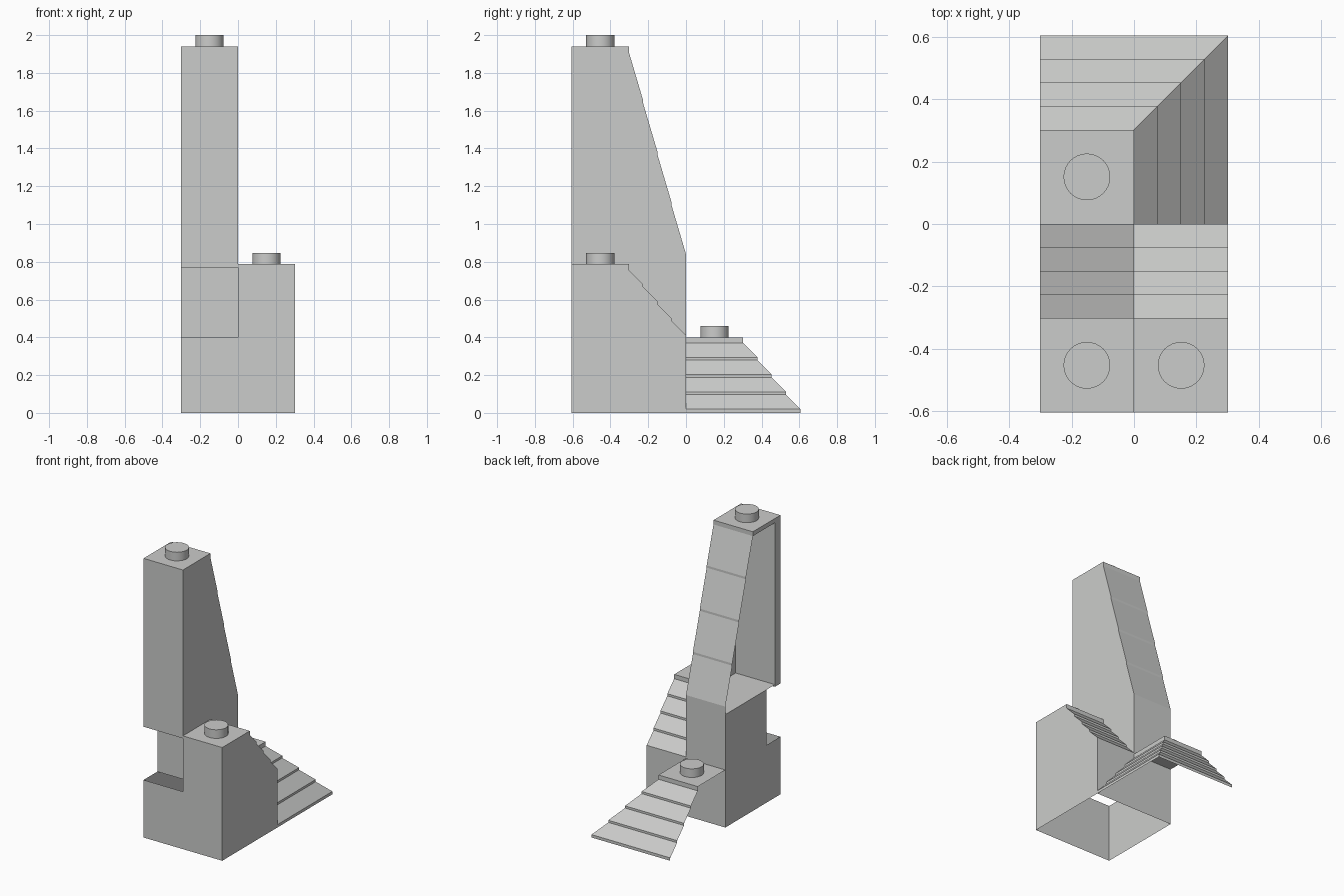
import bpy
import bmesh
from mathutils import Vector

cube = bpy.data.objects.get("Cube")
if cube:
    bpy.data.objects.remove(cube, do_unlink=True)

U = 0.3025            # grid unit: one stud pitch
LIP = 0.03            # top plate thickness
RISER = 0.015         # small drop between slope bands
BASE_Z, FLOOR_Z, TOWER_Z, COLUMN_Z = 0.4, 0.785, 1.94, 0.787

grey = bpy.data.materials.new("light_grey")
grey.use_nodes = True
colour = (0.6, 0.605, 0.595, 1)
grey.diffuse_color = colour
grey.node_tree.nodes["Principled BSDF"].inputs["Base Color"].default_value = colour


def finish(name, bm):
    mesh = bpy.data.meshes.new(name)
    bm.to_mesh(mesh)
    bm.free()
    mesh.materials.append(grey)
    obj = bpy.data.objects.new(name, mesh)
    bpy.context.collection.objects.link(obj)
    return obj


def sheets(name, polygons, inside):
    """Open shell whose faces all point away from the inside point."""
    bm = bmesh.new()
    for points in polygons:
        face = bm.faces.new([bm.verts.new(p) for p in points])
        face.normal_update()
        if face.normal.dot(face.calc_center_median() - Vector(inside)) < 0:
            face.normal_flip()
    bmesh.ops.remove_doubles(bm, verts=bm.verts[:], dist=0.0001)
    return finish(name, bm)


def box(name, low, high):
    bm = bmesh.new()
    bmesh.ops.create_cube(bm, size=1)
    for v in bm.verts:
        v.co = [a + (b - a) * (c + 0.5) for a, b, c in zip(low, high, v.co)]
    return finish(name, bm)


def stud(name, x, y, z):
    bm = bmesh.new()
    bmesh.ops.create_cone(bm, cap_ends=True, segments=32, radius1=0.075,
                          radius2=0.075, depth=0.06)
    bmesh.ops.translate(bm, verts=bm.verts, vec=(x, y, z + 0.03))
    obj = finish(name, bm)
    bpy.ops.object.select_all(action="DESELECT")
    obj.select_set(True)
    bpy.context.view_layer.objects.active = obj
    bpy.ops.object.shade_smooth_by_angle()


def banded_slope(top, bottom, bands=4):
    """Outline of a slope (run, z): top lip, then bands split by risers."""
    drop = (top - LIP - bottom - RISER * (bands - 1)) / bands
    points, z = [(0, top), (0, top - LIP)], top - LIP
    for i in range(1, bands + 1):
        z -= drop
        points.append((U * i / bands, z))
        if i < bands:
            z -= RISER
            points.append((U * i / bands, z))
    return points


def wall_x(x, outline):
    return [(x, y, z) for y, z in outline]


def sweep(x0, x1, outline):
    return [[(x0, *a), (x1, *a), (x1, *b), (x0, *b)]
            for a, b in zip(outline, outline[1:])]


def ring(x0, x1, y0, y1, z0, z1):
    c = [(x0, y0), (x1, y0), (x1, y1), (x0, y1)]
    return [[(*a, z0), (*b, z0), (*b, z1), (*a, z1)]
            for a, b in zip(c, c[1:] + c[:1])]


# Hollow square base, open above and below
sheets("base_walls", ring(-U, U, -2 * U, 0, 0, BASE_Z), (0, -U, 0.2))

# Short column with a banded back slope
slope = [(y - U, z) for y, z in banded_slope(COLUMN_Z, 0.41)]
outline = [(-2 * U, BASE_Z), (-2 * U, COLUMN_Z)] + slope + [(0, BASE_Z)]
sheets("short_column", sweep(0, U, outline) + [wall_x(0, outline), wall_x(U, outline)],
       (U / 2, -U, 0.5))

# Support block set back below the tower
sheets("tower_support", ring(-U, 0, -1.5 * U, 0, BASE_Z, FLOOR_Z), (-U / 2, -U / 2, 0.6))

# Tall tower: sloped back and one side wall, other side open
slope = [(y - U, z) for y, z in banded_slope(TOWER_Z, 0.84)]
outline = slope + [(0, FLOOR_Z)]
side = [(-2 * U, FLOOR_Z), (-2 * U, TOWER_Z)] + outline
sheets("tower_shell", sweep(-U, 0, outline) + [wall_x(0, side)], (-U / 2, -1.3 * U, 1.1))
sheets("tower_floor", [[(-U, -2 * U, FLOOR_Z), (0, -2 * U, FLOOR_Z),
                        (0, 0, FLOOR_Z), (-U, 0, FLOOR_Z)]], (-U / 2, -U, 0))
box("tower_front_wall", (-U, -2 * U, 0.77), (0, -2 * U + 0.06, TOWER_Z - LIP))
box("tower_top_plate", (-U, -2 * U, TOWER_Z - LIP), (0, -U, TOWER_Z))

# Low corner ramp falling to the back and to the left, mitred at the hip
outline = banded_slope(BASE_Z, 0.02) + [(U, 0)]
ramp = [[(-U, 0, BASE_Z), (0, 0, BASE_Z), (0, U, BASE_Z), (-U, U, BASE_Z)]]
for (r, z), (s, w) in zip(outline, outline[1:]):
    ramp.append([(-U, U + r, z), (r, U + r, z), (s, U + s, w), (-U, U + s, w)])
    ramp.append([(r, 0, z), (r, U + r, z), (s, U + s, w), (s, 0, w)])
sheets("corner_ramp", ramp, (-U / 2, U / 2, 0))

# Round studs on the three flat tops
stud("tower_stud", -U / 2, -1.5 * U, TOWER_Z)
stud("column_stud", U / 2, -1.5 * U, COLUMN_Z)
stud("ramp_stud", -U / 2, U / 2, BASE_Z)
